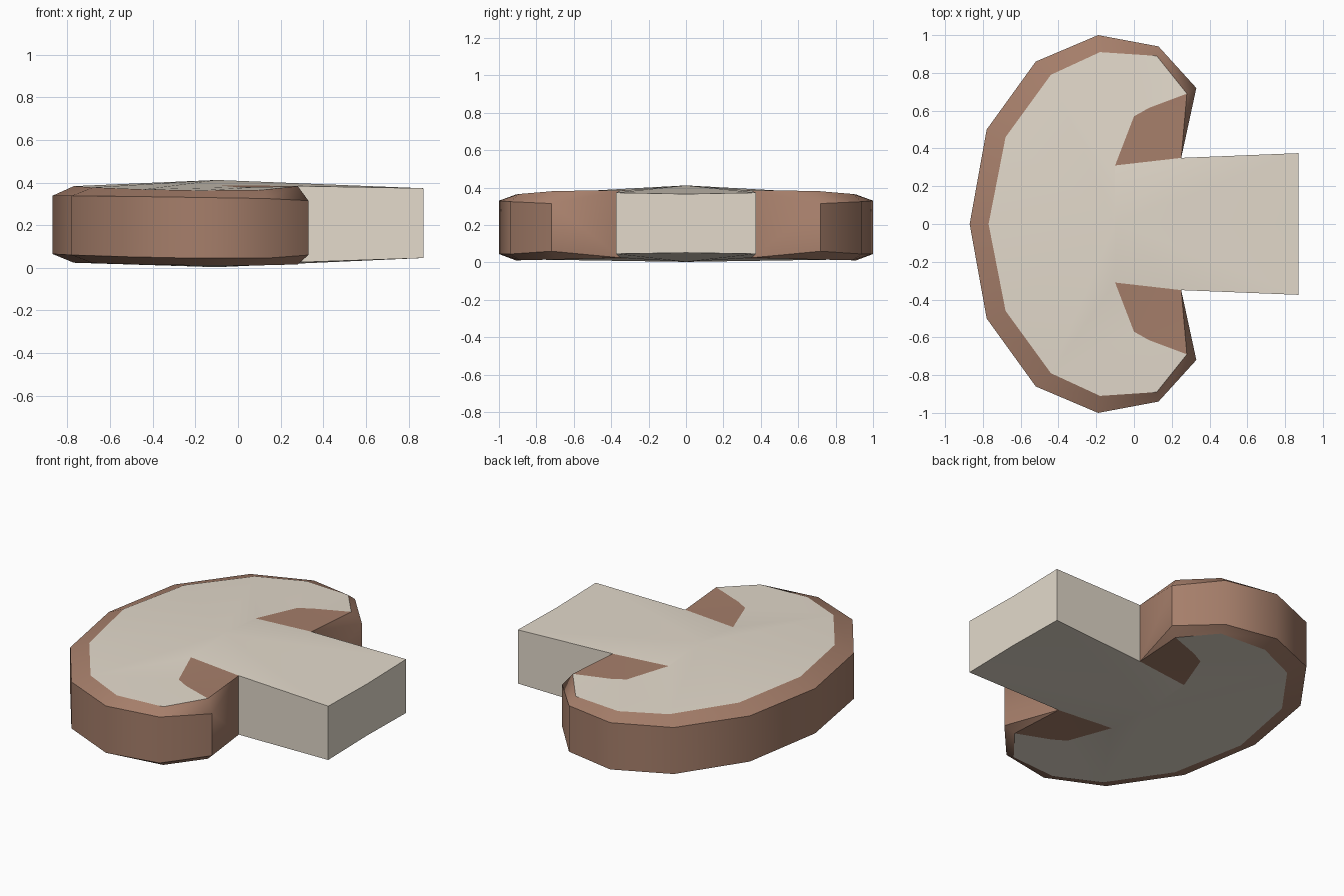
import bpy
import bmesh
from mathutils import Vector

cube = bpy.data.objects.get("Cube")
if cube:
    bpy.data.objects.remove(cube, do_unlink=True)


def material(name, rgb):
    m = bpy.data.materials.new(name)
    m.use_nodes = True
    m.diffuse_color = (*rgb, 1)
    m.node_tree.nodes["Principled BSDF"].inputs["Base Color"].default_value = (*rgb, 1)
    return m


cream = material("cream flesh", (0.77, 0.70, 0.60))
brown = material("brown skin", (0.38, 0.21, 0.145))

# Every point is x, y, upper height, lower height.
# Rim of the cap and rim of the flesh inside it, from the crown round to the gills
outer = [(-0.87, 0, 0.338, 0.065), (-0.78, 0.50, 0.338, 0.06), (-0.52, 0.86, 0.335, 0.052),
         (-0.19, 1.0, 0.33, 0.045), (0.13, 0.94, 0.325, 0.045), (0.33, 0.72, 0.315, 0.06)]
inner = [(-0.77, 0, 0.383, 0.024), (-0.68, 0.46, 0.377, 0.022), (-0.44, 0.79, 0.368, 0.015),
         (-0.18, 0.91, 0.363, 0.011), (0.12, 0.89, 0.366, 0.012), (0.28, 0.69, 0.383, 0.016)]
# Edge of the gills, then the stem
gill_out = (0.08, 0.615, 0.378, 0.018)
gill_mid = (0.0, 0.57, 0.378, 0.02)
gill_in = (-0.10, 0.31, 0.387, 0.022)
centre = (-0.10, 0, 0.412, 0.003)
stem_root = (0.25, 0.35, 0.384, 0.025)
stem_corner = (0.87, 0.375, 0.373, 0.046)
stem_end = (0.87, 0, 0.366, 0.052)


def upper(p):
    return Vector((p[0], p[1], p[2]))


def lower(p):
    return Vector((p[0], p[1], p[3]))


def part(name, faces, walls, mat):
    """Upper and lower faces joined by upright walls, mirrored left to right."""
    bm = bmesh.new()
    polys = [[side(p) for p in f] for f in faces for side in (upper, lower)]
    polys += [[upper(a), upper(b), lower(b), lower(a)] for a, b in walls]
    for poly in polys:
        bm.faces.new([bm.verts.new(p) for p in poly])
    bmesh.ops.remove_doubles(bm, verts=bm.verts, dist=0.0005)
    bm.normal_update()
    inside = Vector((-0.1, 0.1, 0.2))
    for f in bm.faces:
        if f.normal.dot(f.calc_center_median() - inside) < 0:
            f.normal_flip()
    mesh = bpy.data.meshes.new(name)
    bm.to_mesh(mesh)
    bm.free()
    mesh.materials.append(mat)
    ob = bpy.data.objects.new(name, mesh)
    bpy.context.collection.objects.link(ob)
    mirror = ob.modifiers.new("Mirror", "MIRROR")
    mirror.use_axis = (False, True, False)
    mirror.merge_threshold = 0.0005
    bpy.ops.object.select_all(action="DESELECT")
    ob.select_set(True)
    bpy.context.view_layer.objects.active = ob
    bpy.ops.object.shade_smooth_by_angle(angle=0.65)


# Cap skin: upright side and the sloping border round the flesh
border = [[outer[i], outer[i + 1], inner[i + 1], inner[i]] for i in range(5)]
border.append([outer[5], stem_root, inner[5]])
rim = outer + [stem_root]
part("cap_skin", border, list(zip(rim, rim[1:])), brown)

# Gills between cap and stem
part("gills", [[inner[5], gill_out, stem_root],
               [gill_out, gill_mid, stem_root],
               [gill_mid, gill_in, stem_root]], [], brown)

# Cut faces of the cap, slightly domed at the centre
part("cap_flesh", [[centre, inner[0], inner[1]],
                   [centre, inner[1], inner[2]],
                   [centre, inner[2], gill_in],
                   [inner[2], gill_mid, gill_in],
                   [inner[2], inner[3], gill_mid],
                   [inner[3], gill_out, gill_mid],
                   [inner[3], inner[4], gill_out],
                   [inner[4], inner[5], gill_out]], [], cream)

# Stem block
part("stem", [[centre, gill_in, stem_root],
              [centre, stem_root, stem_corner],
              [centre, stem_corner, stem_end]],
     [(stem_root, stem_corner), (stem_corner, stem_end)], cream)
